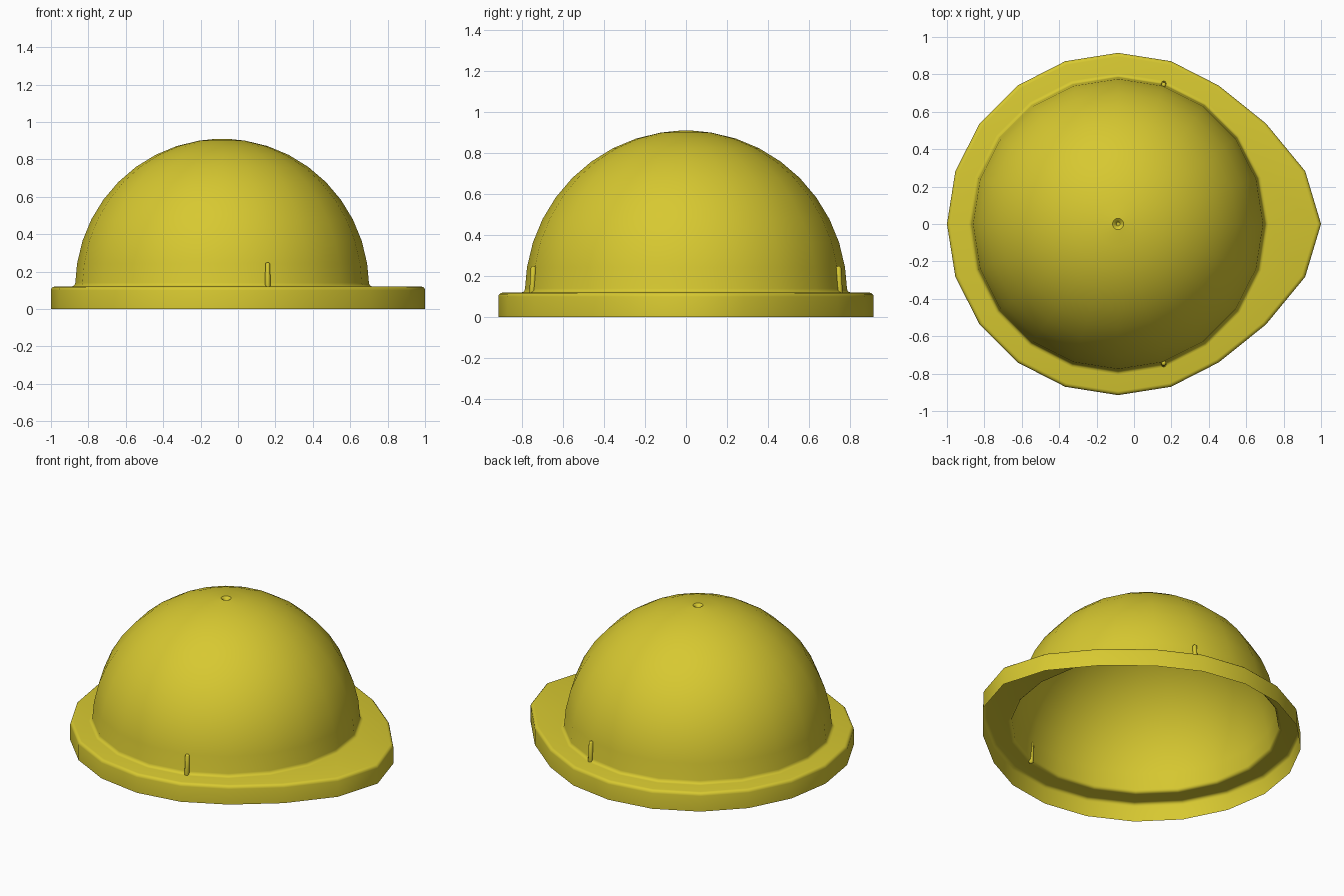
import bpy, bmesh, math
from mathutils import Vector

if "Cube" in bpy.data.objects:
    bpy.data.objects.remove(bpy.data.objects["Cube"])

SIDES = 20
CX = -0.085              # dome axis
BRIM_R, BRIM_Z = 0.915, 0.12
DOME_R = 0.785
PEAK = {0: 0.17, 1: 0.13, 2: 0.05}   # extra brim reach by step from the +x tip

yellow = bpy.data.materials.new("safety yellow")
yellow.use_nodes = True
colour = (0.68, 0.58, 0.03, 1)
yellow.diffuse_color = colour
yellow.node_tree.nodes["Principled BSDF"].inputs["Base Color"].default_value = colour


def finish(name, bm, angle=40):
    bmesh.ops.recalc_face_normals(bm, faces=bm.faces)
    mesh = bpy.data.meshes.new(name)
    bm.to_mesh(mesh)
    bm.free()
    mesh.materials.append(yellow)
    obj = bpy.data.objects.new(name, mesh)
    bpy.context.collection.objects.link(obj)
    bpy.ops.object.select_all(action='DESELECT')
    obj.select_set(True)
    bpy.context.view_layer.objects.active = obj
    bpy.ops.object.shade_smooth_by_angle(angle=math.radians(angle))
    return obj


def ring(bm, r, z, peak=False):
    verts = []
    for i in range(SIDES):
        a = math.tau * i / SIDES
        reach = PEAK.get(min(i, SIDES - i), 0) if peak else 0
        verts.append(bm.verts.new((CX + r * math.cos(a) + reach, r * math.sin(a), z)))
    return verts


def bridge(bm, rings):
    for low, high in zip(rings, rings[1:]):
        for i in range(SIDES):
            j = (i + 1) % SIDES
            bm.faces.new((low[i], low[j], high[j], high[i]))


# Shell: brim wall, rounded brim edge, brim top, fillet, dome, crown dimple
bm = bmesh.new()
rings = [ring(bm, BRIM_R, 0, True)]
for k in range(4):
    a = math.radians(30 * k)
    rings.append(ring(bm, BRIM_R - 0.02 * (1 - math.cos(a)),
                      BRIM_Z - 0.02 * (1 - math.sin(a)), True))
for k in range(4):
    a = math.radians(30 * k)
    rings.append(ring(bm, DOME_R + 0.02 * (1 - math.sin(a)),
                      BRIM_Z + 0.02 * (1 - math.cos(a))))
for k in range(1, 10):
    a = math.radians(9 * k)
    rings.append(ring(bm, DOME_R * math.cos(a), BRIM_Z + 0.79 * math.sin(a)))
top = BRIM_Z + 0.79
for r, z in ((0.03, top), (0.018, top - 0.008), (0.01, top - 0.02)):
    rings.append(ring(bm, r, z))
bridge(bm, rings)
bm.faces.new(rings[-1])
finish("helmet_shell", bm)

# Small round-topped strap pins on both sides of the dome
for side, name in ((-1, "right_pin"), (1, "left_pin")):
    bm = bmesh.new()
    bmesh.ops.create_uvsphere(bm, u_segments=12, v_segments=8, radius=0.014)
    base = Vector((0.159, side * 0.75, BRIM_Z))
    for v in bm.verts:
        if v.co.z > 0.001:
            v.co += Vector((0, -side * 0.006, 0.116))
        v.co += base
    finish(name, bm)
